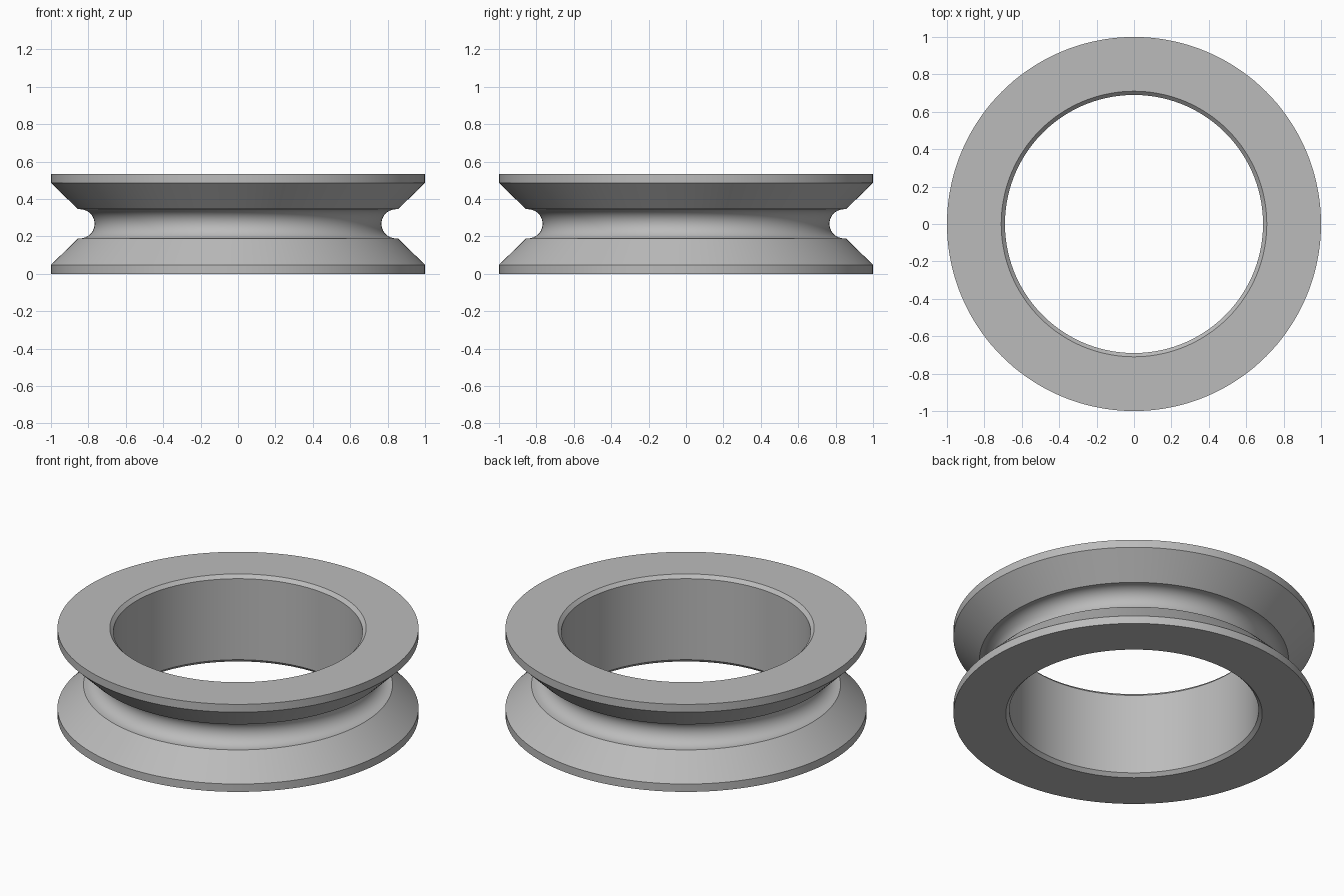
import bpy
import bmesh
from math import cos, sin, pi, radians

cube = bpy.data.objects.get("Cube")
if cube:
    bpy.data.objects.remove(cube, do_unlink=True)

HEIGHT = 0.535
MID = HEIGHT / 2
SEGMENTS = 144
GROOVE_CENTRE, GROOVE_RADIUS, GROOVE_STEPS = 0.845, 0.078, 20

# Plain grey metal
grey = bpy.data.materials.new("grey metal")
grey.use_nodes = True
colour = (0.5, 0.5, 0.5, 1)
grey.diffuse_color = colour
grey.node_tree.nodes["Principled BSDF"].inputs["Base Color"].default_value = colour

# Lower half of the section: chamfered bore, flange rim, sloping flank
lower = [(0.69, 0.02), (0.71, 0), (1, 0), (1, 0.048), (0.856, GROOVE_RADIUS and MID - GROOVE_RADIUS)]
upper = [(r, HEIGHT - z) for r, z in reversed(lower)]

# Round groove between the flanks
groove = []
for i in range(GROOVE_STEPS + 1):
    a = -pi / 2 + pi * i / GROOVE_STEPS
    groove.append((GROOVE_CENTRE - GROOVE_RADIUS * cos(a), MID + GROOVE_RADIUS * sin(a)))
profile = lower + groove + upper

# Revolve the closed section into a ring
bm = bmesh.new()
rings = []
for s in range(SEGMENTS):
    t = 2 * pi * s / SEGMENTS
    rings.append([bm.verts.new((r * cos(t), r * sin(t), z)) for r, z in profile])
for s in range(SEGMENTS):
    a, b = rings[s], rings[(s + 1) % SEGMENTS]
    for i in range(len(profile)):
        j = (i + 1) % len(profile)
        bm.faces.new((a[i], b[i], b[j], a[j]))
bmesh.ops.recalc_face_normals(bm, faces=bm.faces[:])

mesh = bpy.data.meshes.new("grooved_ring")
bm.to_mesh(mesh)
bm.free()
mesh.materials.append(grey)
ring = bpy.data.objects.new("grooved_ring", mesh)
bpy.context.collection.objects.link(ring)

# Smooth round surfaces, crisp section corners
bpy.ops.object.select_all(action="DESELECT")
ring.select_set(True)
bpy.context.view_layer.objects.active = ring
bpy.ops.object.shade_smooth_by_angle(angle=radians(25))
